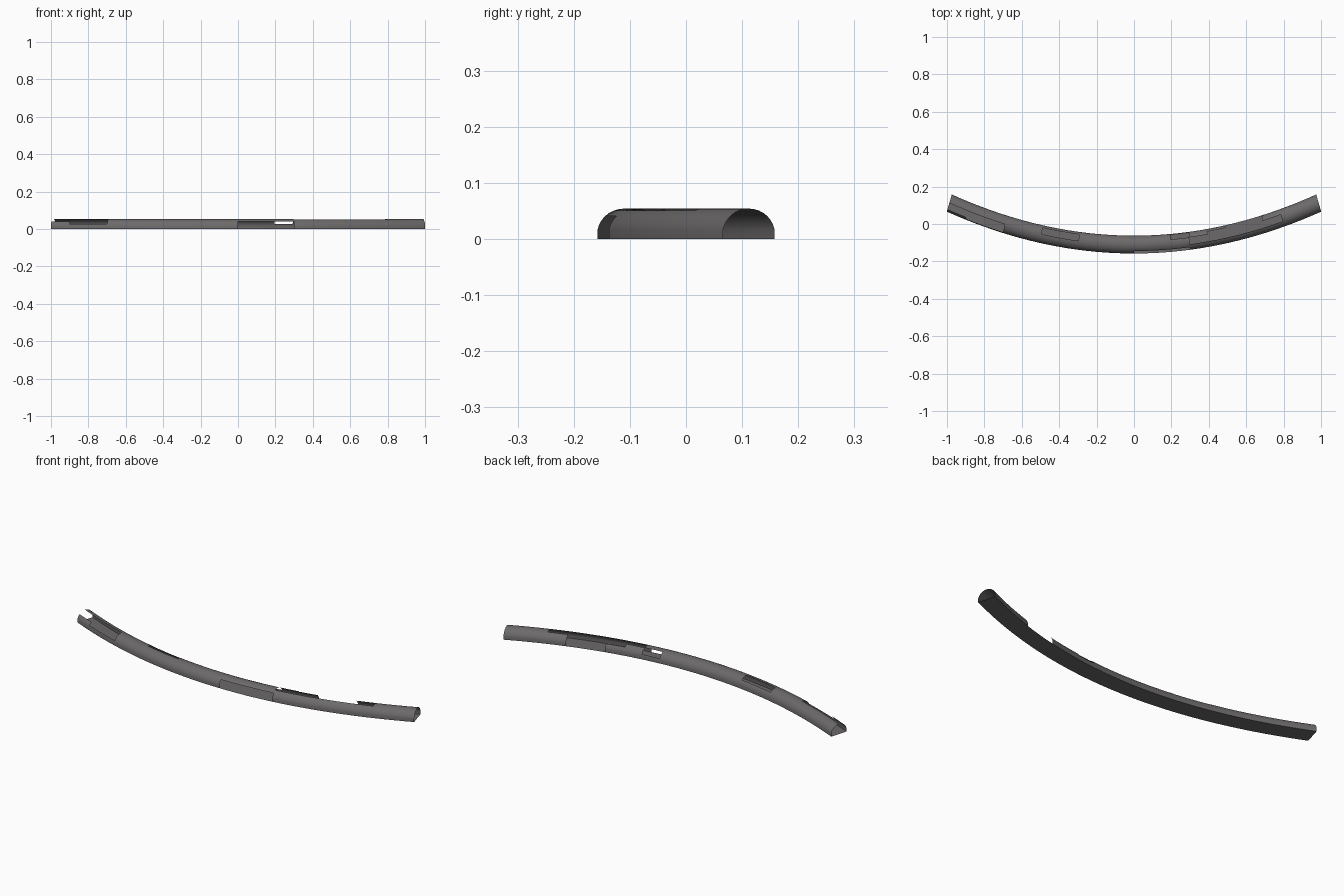
import bpy, bmesh, math

if "Cube" in bpy.data.objects:
    bpy.data.objects.remove(bpy.data.objects["Cube"])

mat = bpy.data.materials.new("dark_grey")
mat.diffuse_color = (0.15, 0.142, 0.142, 1)
mat.use_nodes = True
mat.node_tree.nodes["Principled BSDF"].inputs["Base Color"].default_value = mat.diffuse_color

SUB = 2          # subdivisions per panel, both ways
RX, RZ, CZ = 0.0485, 0.046, 0.008


def place(s, across, z):
    """Put a cross-section point on the curved track (s runs -1..1)."""
    t = 0.28 * s
    x = 0.9875 * s - across * math.sin(t)
    y = -0.11 + 0.222 * s * s + across * math.cos(t)
    return (x, y, z)


# Missing panels: (start, end, first row, last row) in tenths of length
# and rows of 22.5 degrees, row 0 at the front foot, row 7 at the back foot
HOLES = [
    (-10, -7, 2, 3), (-9, -7, 1, 1),      # broken front of left end
    (-5, -3, 4, 5),                       # roof gap at the back
    (0, 3, 0, 1),                         # front opening
    (2, 3, 5, 6),                         # back gap beside the front roof
    (3, 8, 3, 4),                         # long open roof
    (4, 5, 5, 5), (5, 7, 5, 7),           # stepped back wall
]


def missing(col, row):
    return any(a <= col < b and r0 <= row <= r1 for a, b, r0, r1 in HOLES)


def arc_point(s, j):
    """Arch point j, with both feet pulled in to the ground."""
    a = math.pi * j / (8 * SUB)
    if j == 0:
        a = -math.asin(CZ / RZ)
    if j == 8 * SUB:
        a = math.pi + math.asin(CZ / RZ)
    return place(s, -RX * math.cos(a), CZ + RZ * math.sin(a))


def make_object(name, bm):
    loose = [v for v in bm.verts if not v.link_faces]
    bmesh.ops.delete(bm, geom=loose, context='VERTS')
    me = bpy.data.meshes.new(name)
    bm.to_mesh(me)
    bm.free()
    me.materials.append(mat)
    ob = bpy.data.objects.new(name, me)
    bpy.context.collection.objects.link(ob)
    return ob


N = 20 * SUB

# Arched shell with missing panels
bm = bmesh.new()
grid = [[bm.verts.new(arc_point(-1 + 2 * i / N, j)) for j in range(8 * SUB + 1)]
        for i in range(N + 1)]
for i in range(N):
    for j in range(8 * SUB):
        if not missing(i // SUB - 10, j // SUB):
            f = bm.faces.new((grid[i][j], grid[i + 1][j],
                              grid[i + 1][j + 1], grid[i][j + 1]))
            f.smooth = True
make_object("tunnel_shell", bm)

# Flat floor strip
bm = bmesh.new()
W = RX * math.cos(math.asin(CZ / RZ))
edge = [[bm.verts.new(place(-1 + 2 * i / N, k * W, 0)) for k in (-1, 1)]
        for i in range(N + 1)]
for i in range(N):
    bm.faces.new((edge[i][0], edge[i + 1][0], edge[i + 1][1], edge[i][1]))
make_object("tunnel_floor", bm)
